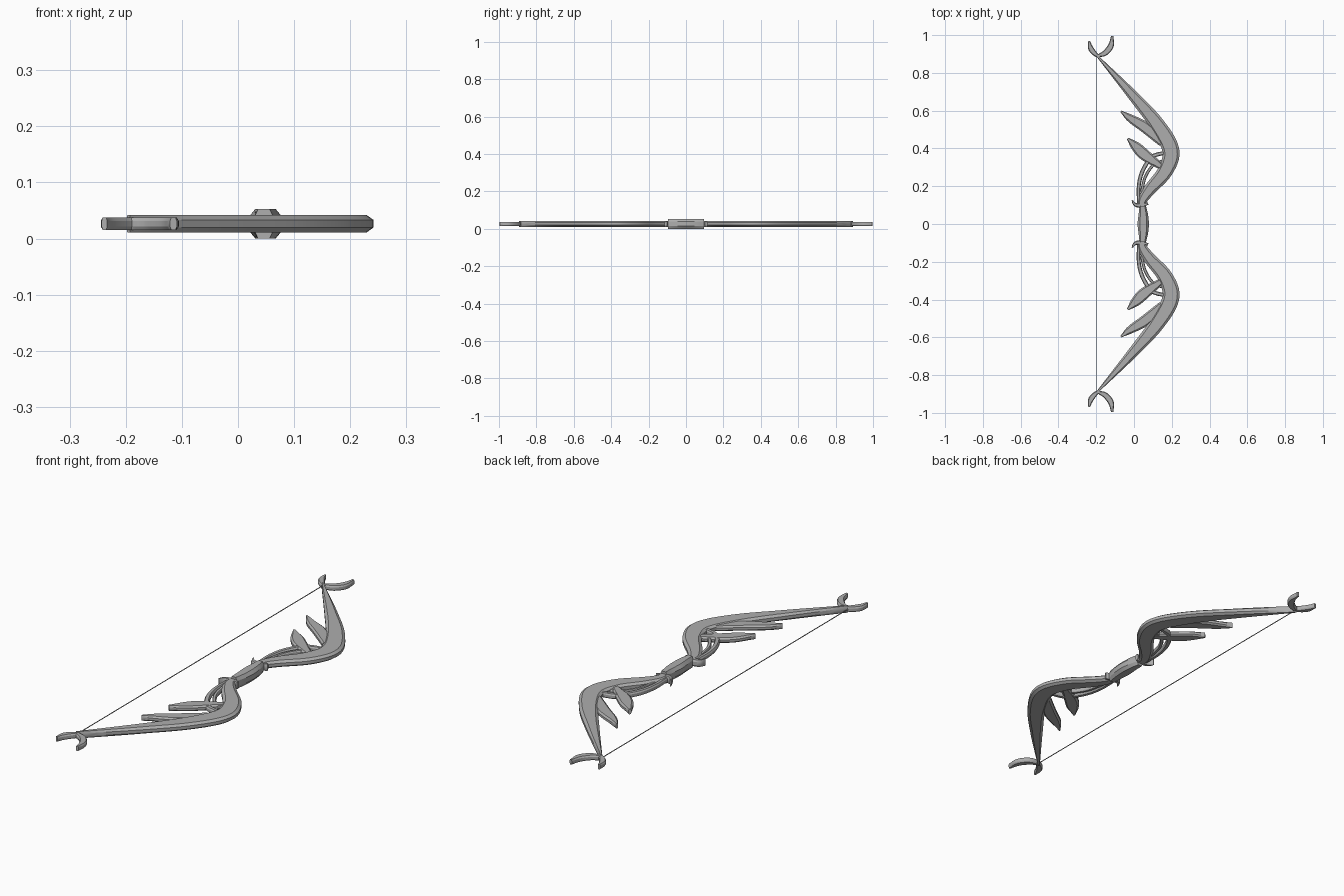
import bpy, bmesh, math
from mathutils import Vector

if "Cube" in bpy.data.objects:
    bpy.data.objects.remove(bpy.data.objects["Cube"])

MID = 0.0265  # height of the flat centre plane


def material(name, rgb):
    m = bpy.data.materials.new(name)
    m.use_nodes = True
    m.diffuse_color = (*rgb, 1)
    m.node_tree.nodes["Principled BSDF"].inputs["Base Color"].default_value = (*rgb, 1)
    return m


grey = material("plain grey", (0.42, 0.42, 0.42))


def smooth_path(points, steps):
    """Catmull-Rom samples through points of (x, y, half width)."""
    p = [Vector(q) for q in points]
    p = [2 * p[0] - p[1]] + p + [2 * p[-1] - p[-2]]
    out = []
    for a, b, c, d in zip(p, p[1:], p[2:], p[3:]):
        for i in range(steps):
            t = i / steps
            out.append(0.5 * (2 * b + (c - a) * t + (2 * a - 5 * b + 4 * c - d) * t**2
                              + (3 * b - a - 3 * c + d) * t**3))
    return out + [p[-2]]


def ribbon(name, points, half_height, chamfer=0.012, steps=6, mirror=True):
    """Sweep a chamfered flat bar along a path; its width varies."""
    path = smooth_path(points, steps)
    bm = bmesh.new()
    rings = []
    for i, p in enumerate(path):
        t = path[min(i + 1, len(path) - 1)] - path[max(i - 1, 0)]
        side = Vector((-t.y, t.x, 0)).normalized()
        w = max(p.z, 0.002)
        inner, low = w - min(chamfer, 0.4 * w), half_height * 0.45
        section = [(w, -low), (w, low), (inner, half_height), (-inner, half_height),
                   (-w, low), (-w, -low), (-inner, -half_height), (inner, -half_height)]
        rings.append([bm.verts.new(Vector((p.x, p.y, MID + v)) + side * u)
                      for u, v in section])
    for r, s in zip(rings, rings[1:]):
        for k in range(8):
            j = (k + 1) % 8
            bm.faces.new((r[k], r[j], s[j], s[k]))
    bm.faces.new(rings[0])
    bm.faces.new(rings[-1][::-1])
    bmesh.ops.recalc_face_normals(bm, faces=bm.faces)
    mesh = bpy.data.meshes.new(name)
    bm.to_mesh(mesh)
    bm.free()
    obj = bpy.data.objects.new(name, mesh)
    bpy.context.collection.objects.link(obj)
    mesh.materials.append(grey)
    if mirror:
        obj.modifiers.new("Mirror", "MIRROR").use_axis = (False, True, False)
    bpy.ops.object.select_all(action="DESELECT")
    obj.select_set(True)
    bpy.context.view_layer.objects.active = obj
    bpy.ops.object.shade_smooth_by_angle(angle=math.radians(25))
    return obj


# Main curved limbs
ribbon("limb", [(-0.195, 0.89, 0.005), (-0.01, 0.685, 0.027), (0.122, 0.527, 0.04),
                (0.195, 0.39, 0.045), (0.165, 0.28, 0.04), (0.085, 0.185, 0.032),
                (0.045, 0.125, 0.024), (0.046, 0.09, 0.016)], 0.0155)

# Leaf blades on the inner side of each limb
ribbon("outer_leaf", [(-0.07, 0.597, 0.004), (-0.02, 0.56, 0.021),
                      (0.06, 0.51, 0.029), (0.15, 0.43, 0.022)], 0.012, 0.008)
ribbon("inner_leaf", [(-0.033, 0.452, 0.006), (0.01, 0.41, 0.026),
                      (0.06, 0.363, 0.03), (0.15, 0.3, 0.016)], 0.012, 0.008)

# Slender tendrils arching from the grip end to the limb
ribbon("outer_tendril", [(0.165, 0.378, 0.01), (0.095, 0.355, 0.011), (0.045, 0.28, 0.011),
                         (0.025, 0.2, 0.01), (0.025, 0.11, 0.009)], 0.011, 0.004)
ribbon("inner_tendril", [(0.16, 0.335, 0.008), (0.105, 0.315, 0.008),
                         (0.06, 0.25, 0.008), (0.04, 0.17, 0.008)], 0.009, 0.003)

# Small claw and collar beside the grip
ribbon("claw", [(-0.01, 0.125, 0.003), (0.005, 0.104, 0.009),
                (0.035, 0.098, 0.012), (0.075, 0.108, 0.006)], 0.0155, 0.005)

# Crescent horns at the limb tips
ribbon("short_horn", [(-0.238, 0.968, 0.005), (-0.229, 0.93, 0.014),
                      (-0.205, 0.9, 0.012), (-0.18, 0.884, 0.005)], 0.0115, 0.004)
ribbon("long_horn", [(-0.115, 0.996, 0.006), (-0.122, 0.945, 0.015), (-0.15, 0.908, 0.015),
                     (-0.18, 0.894, 0.01), (-0.2, 0.89, 0.004)], 0.0115, 0.004)

# Swollen grip
ribbon("grip", [(0.046, -0.096, 0.017), (0.049, -0.05, 0.025), (0.049, 0, 0.03),
                (0.049, 0.05, 0.025), (0.046, 0.096, 0.017)], 0.0265, 0.012, mirror=False)

# Bowstring
bpy.ops.mesh.primitive_cylinder_add(vertices=8, radius=0.002, depth=1.78,
                                    location=(-0.197, 0, MID),
                                    rotation=(math.pi / 2, 0, 0))
string = bpy.context.object
string.name = "bowstring"
string.data.materials.append(grey)
